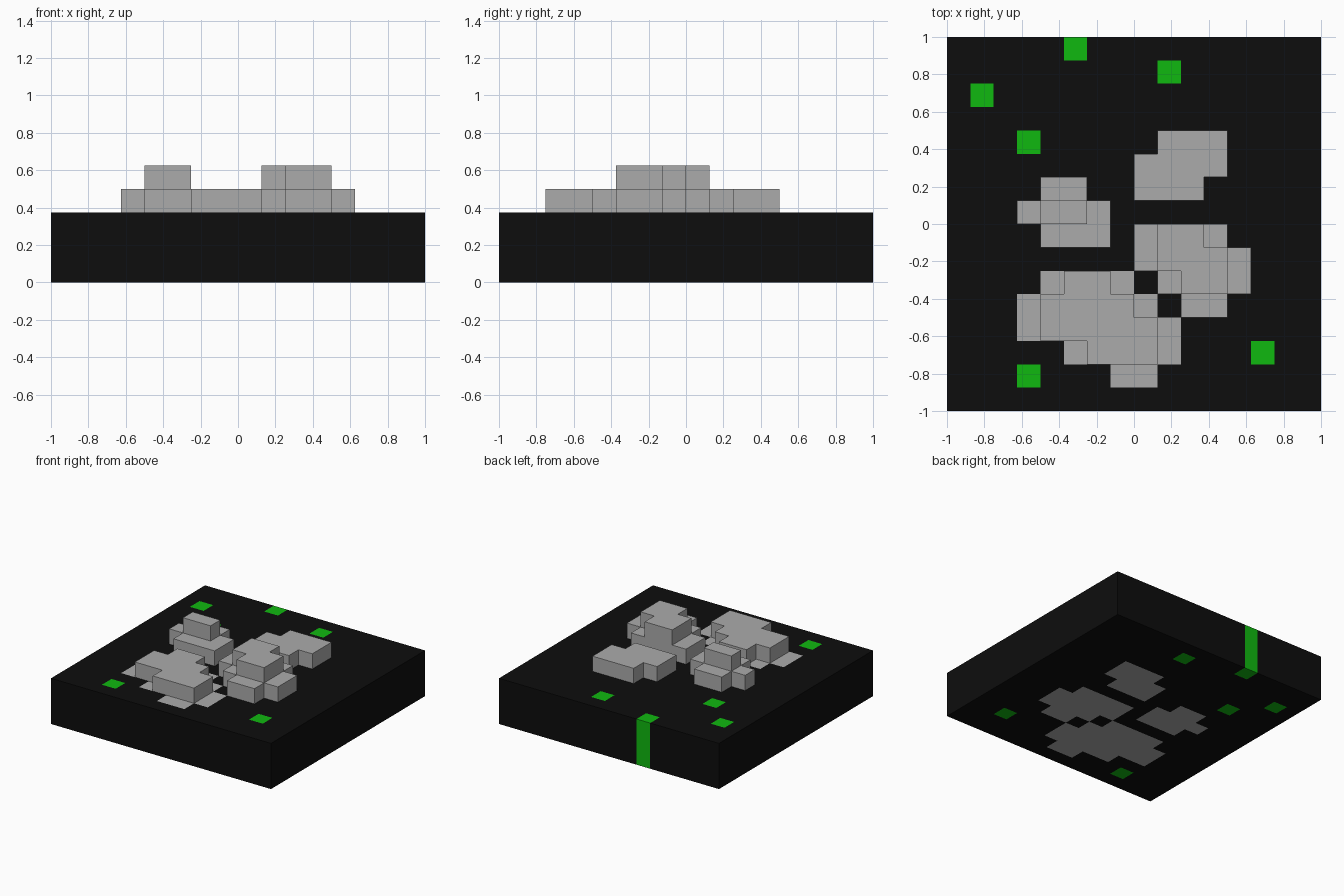
import bpy, bmesh

cube = bpy.data.objects.get("Cube")
if cube:
    bpy.data.objects.remove(cube, do_unlink=True)

CELL = 0.125      # the model sits on a 16 x 16 grid
GROUND = 3        # ground thickness in cells


def material(name, colour):
    m = bpy.data.materials.new(name)
    m.use_nodes = True
    m.diffuse_color = colour
    bsdf = next(n for n in m.node_tree.nodes if n.type == 'BSDF_PRINCIPLED')
    bsdf.inputs["Base Color"].default_value = colour
    return m


black = material("black ground", (0.004, 0.004, 0.004, 1))
grey = material("grey stone", (0.41, 0.41, 0.41, 1))
green = material("bright green", (0.005, 0.48, 0.005, 1))


def rows(spans):
    """Cells from {row: (first column, last column)}."""
    return {(i, j) for j, (a, b) in spans.items() for i in range(a, b + 1)}


def build(name, layers, mat):
    """Stack layers of (cells, bottom, top), each an extruded footprint."""
    bm = bmesh.new()
    for cells, z0, z1 in layers:
        corners = {}

        def corner(i, j):
            if (i, j) not in corners:
                corners[i, j] = bm.verts.new((i * CELL, j * CELL, z0 * CELL))
            return corners[i, j]

        faces = [bm.faces.new([corner(i, j), corner(i + 1, j),
                               corner(i + 1, j + 1), corner(i, j + 1)])
                 for i, j in sorted(cells)]
        out = bmesh.ops.extrude_face_region(bm, geom=faces, use_keep_orig=True)
        verts = [g for g in out["geom"] if isinstance(g, bmesh.types.BMVert)]
        bmesh.ops.translate(bm, verts=verts, vec=(0, 0, (z1 - z0) * CELL))
    bmesh.ops.recalc_face_normals(bm, faces=bm.faces[:])
    mesh = bpy.data.meshes.new(name)
    bm.to_mesh(mesh)
    bm.free()
    mesh.materials.append(mat)
    obj = bpy.data.objects.new(name, mesh)
    bpy.context.collection.objects.link(obj)
    return obj


# Rock clusters: footprint through the ground, first step, second step
back_foot = rows({1: (0, 2), 2: (0, 3), 3: (1, 3)})
left_foot = rows({-1: (-4, -2), 0: (-5, -2), 1: (-4, -3)})
right_foot = rows({-4: (2, 3), -3: (1, 4), -2: (0, 4), -1: (0, 3)})
front_foot = rows({-7: (-1, 0), -6: (-3, 1), -5: (-5, 1),
                   -4: (-5, 0), -3: (-4, -1)})

rocks = {
    "back_rock": (back_foot, back_foot, set()),
    "side_rock": (left_foot, left_foot, rows({0: (-4, -3)})),
    "tall_rock": (right_foot, right_foot,
                  rows({-3: (2, 3), -2: (1, 3), -1: (1, 2)})),
    "front_rock": (front_foot,
                   rows({-6: (-2, 0), -5: (-4, 0), -4: (-4, -1), -3: (-3, -2)}),
                   set()),
}
used = set()
for name, (foot, step, peak) in rocks.items():
    layers = [(foot, 0, GROUND), (step, GROUND, GROUND + 1)]
    if peak:
        layers.append((peak, GROUND + 1, GROUND + 2))
    build(name, layers, grey)
    used |= foot

# Green columns, flush with the ground
for n, cell in enumerate([(-3, 7), (1, 6), (-7, 5), (-5, 3), (-5, -7), (5, -6)], 1):
    build(f"green_column_{n}", [({cell}, 0, GROUND)], green)
    used.add(cell)

# Ground slab fills every remaining cell
build("ground_slab", [(rows({j: (-8, 7) for j in range(-8, 8)}) - used, 0, GROUND)], black)
